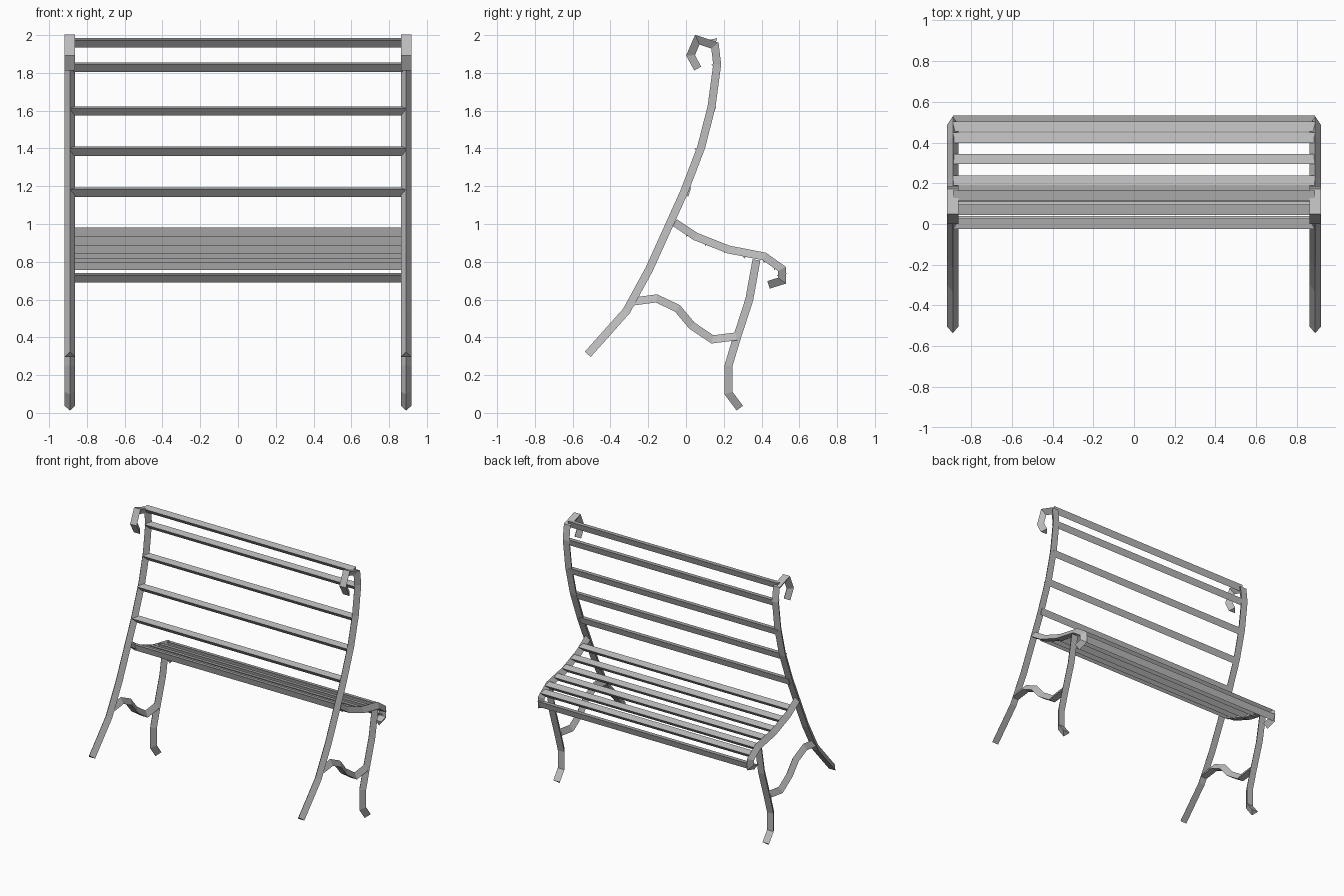
import bpy
import math
from mathutils import Vector

cube = bpy.data.objects.get("Cube")
if cube:
    bpy.data.objects.remove(cube, do_unlink=True)

metal = bpy.data.materials.new("grey_metal")
metal.use_nodes = True
grey = (0.5, 0.5, 0.5, 1)
metal.diffuse_color = grey
metal.node_tree.nodes["Principled BSDF"].inputs["Base Color"].default_value = grey

HALF_WIDTH = 0.028    # half width of a frame bar
HALF_DEPTH = 0.021    # half depth of a frame bar, flat face to ridge
SLAT_RADIUS = 0.03
FRAME_X = 0.89


def prism(name, rings):
    """Skin a row of triangular rings and cap both ends."""
    verts = [v for ring in rings for v in ring]
    last = len(verts) - 3
    faces = [(2, 1, 0), (last, last + 1, last + 2)]
    for base in range(0, last, 3):
        for k in range(3):
            n = (k + 1) % 3
            faces.append((base + k, base + n, base + n + 3, base + k + 3))
    mesh = bpy.data.meshes.new(name)
    mesh.from_pydata(verts, [], faces)
    mesh.materials.append(metal)
    obj = bpy.data.objects.new(name, mesh)
    bpy.context.collection.objects.link(obj)
    bpy.ops.object.select_all(action='DESELECT')
    obj.select_set(True)
    bpy.context.view_layer.objects.active = obj
    bpy.ops.object.mode_set(mode='EDIT')
    bpy.ops.mesh.select_all(action='SELECT')
    bpy.ops.mesh.normals_make_consistent(inside=False)
    bpy.ops.object.mode_set(mode='OBJECT')
    return obj


def bar(name, path, x):
    """Bent triangular bar: flat on the left of the (y, z) path's reverse, ridge opposite."""
    pts = [Vector(p) for p in path]
    dirs = [(b - a).normalized() for a, b in zip(pts, pts[1:])]
    rings = []
    for i, p in enumerate(pts):
        before, after = dirs[max(i - 1, 0)], dirs[min(i, len(dirs) - 1)]
        along = (before + after).normalized()
        side = Vector((along.y, -along.x)) * HALF_DEPTH / along.dot(after)
        flat, ridge = p + side, p - side
        rings.append([(x - HALF_WIDTH, *flat), (x + HALF_WIDTH, *flat), (x, *ridge)])
    prism(name, rings)


def slat(name, y, z, turn):
    """Straight triangular slat across the bench, rolled by turn degrees."""
    corners = [math.radians(turn + a) for a in (0, 120, 240)]
    prism(name, [[(x, y + SLAT_RADIUS * math.cos(a), z + SLAT_RADIUS * math.sin(a))
                  for a in corners] for x in (-FRAME_X, FRAME_X)])


# Side frame paths, with the flat face on the right-hand side of travel
back_post = [(-.52, .31), (-.315, .54), (-.195, .76), (-.01, 1.17), (.08, 1.405),
             (.135, 1.62), (.165, 1.845), (.153, 1.945), (.06, 1.976),
             (.024, 1.893), (.062, 1.823)]
front_leg = [(.285, .025), (.225, .105), (.225, .25), (.267, .39), (.335, .6), (.373, .81)]
seat_rail = [(-.06, 1.008), (.05, .934), (.225, .865), (.415, .828),
             (.508, .762), (.508, .7), (.437, .678)]
stretcher = [(-.278, .59), (-.156, .606), (-.045, .553), (.03, .463),
             (.14, .389), (.267, .405)]

for label, x in (("left", FRAME_X), ("right", -FRAME_X)):
    bar("back_post_" + label, back_post, x)
    bar("front_leg_" + label, front_leg, x)
    bar("seat_rail_" + label, seat_rail, x)
    bar("stretcher_" + label, stretcher, x)

# Backrest slats
for i, (y, z) in enumerate([(.005, 1.173), (.073, 1.39), (.137, 1.603),
                            (.163, 1.835), (.143, 1.964)]):
    slat("back_slat_%d" % (i + 1), y, z, 42)

# Seat slats, rolled to follow the sloping seat
for i, (y, z) in enumerate([(.01, .96), (.11, .912), (.21, .874), (.315, .846),
                            (.42, .822), (.475, .785)]):
    slat("seat_slat_%d" % (i + 1), y, z, 15)
slat("seat_front_slat", .51, .72, 42)
